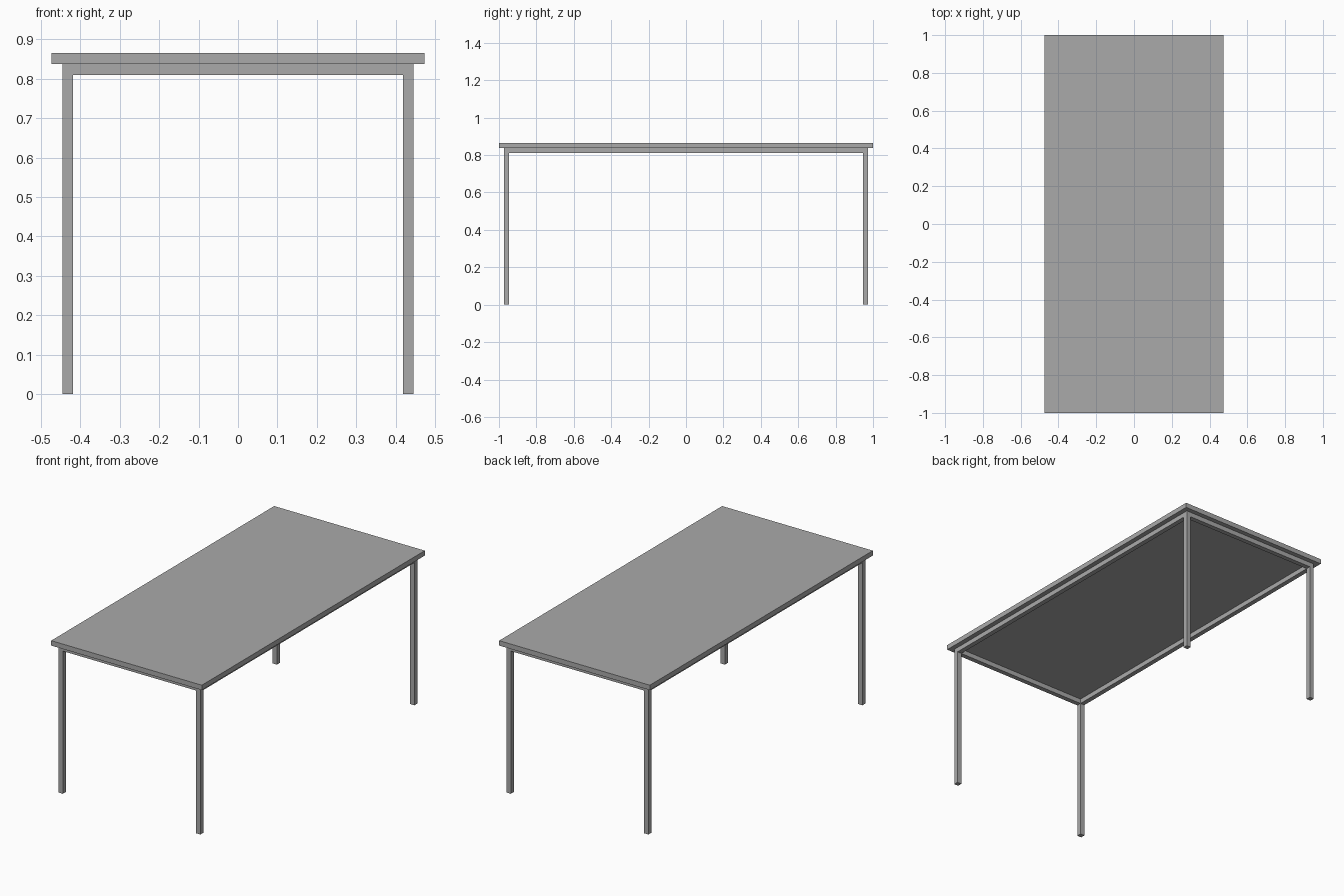
import bpy

cube = bpy.data.objects.get("Cube")
if cube:
    bpy.data.objects.remove(cube, do_unlink=True)

grey = bpy.data.materials.new("plain_grey")
grey.use_nodes = True
colour = (0.4, 0.4, 0.4, 1)
grey.diffuse_color = colour
grey.node_tree.nodes["Principled BSDF"].inputs["Base Color"].default_value = colour

TOP, UNDER, RAIL_LOW = 0.865, 0.837, 0.81   # heights
BAR = 0.027                                 # square bar thickness
LEG_X, LEG_Y = 0.432, 0.96                  # leg centres


def box(name, centre, size):
    bpy.ops.mesh.primitive_cube_add(size=1, location=centre)
    obj = bpy.context.object
    obj.name = name
    obj.scale = size
    bpy.ops.object.transform_apply(location=False, rotation=False, scale=True)
    obj.data.materials.append(grey)
    return obj


# Table top
box("table_top", (0, 0, (TOP + UNDER) / 2), (0.946, 2, TOP - UNDER))

# Four square legs
for x, side in ((LEG_X, "left"), (-LEG_X, "right")):
    for y, end in ((-LEG_Y, "front"), (LEG_Y, "back")):
        box(f"{end}_{side}_leg", (x, y, UNDER / 2), (BAR, BAR, UNDER))

# Frame rails between the legs, flush with their outer faces
rail_z, rail_h = (UNDER + RAIL_LOW) / 2, UNDER - RAIL_LOW
for x, side in ((LEG_X, "left"), (-LEG_X, "right")):
    box(f"{side}_rail", (x, 0, rail_z), (BAR, 2 * LEG_Y - BAR, rail_h))
for y, end in ((-LEG_Y, "front"), (LEG_Y, "back")):
    box(f"{end}_rail", (0, y, rail_z), (2 * LEG_X - BAR, BAR, rail_h))
